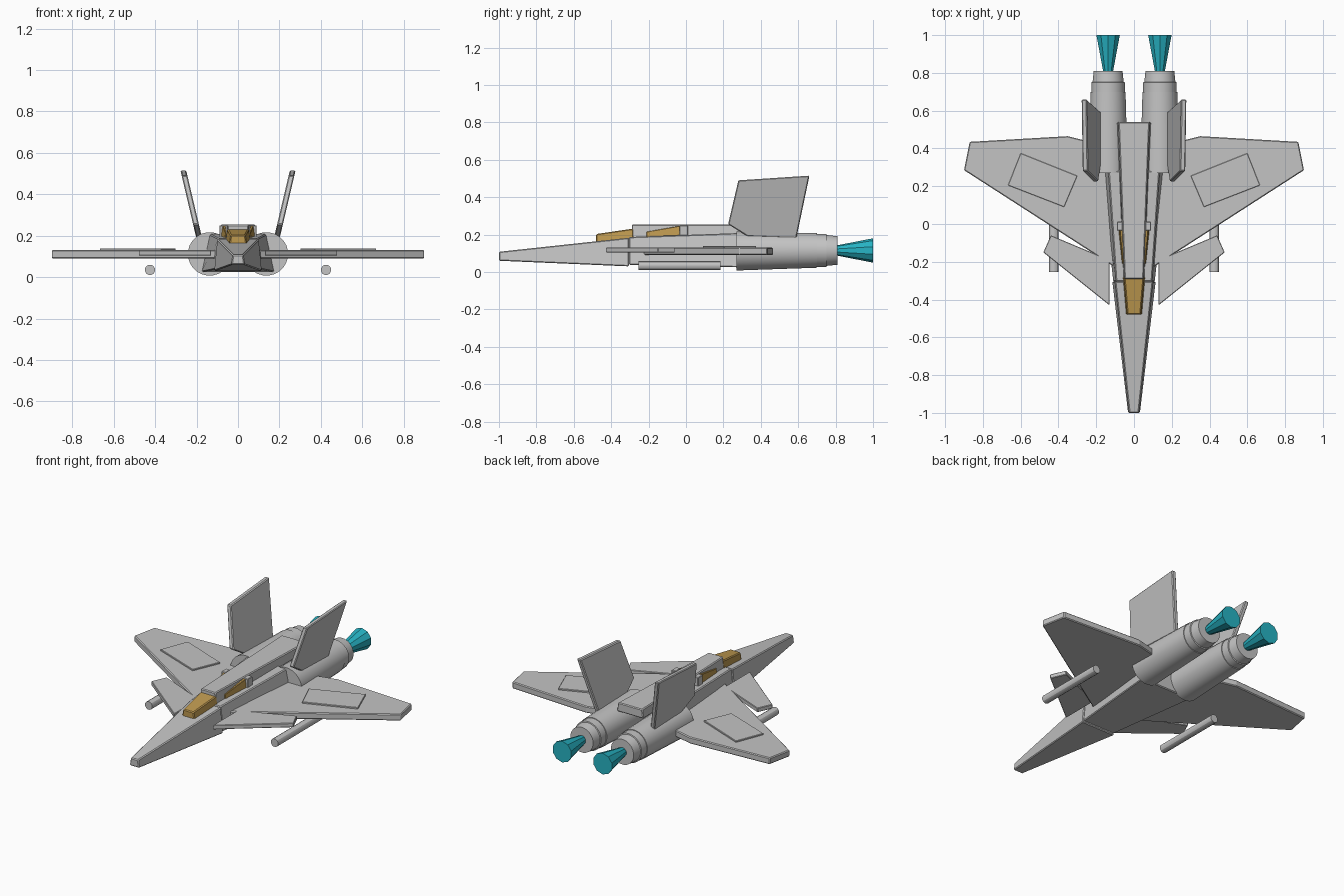
import bpy, bmesh, math
from mathutils import Vector

cube = bpy.data.objects.get("Cube")
if cube:
    bpy.data.objects.remove(cube, do_unlink=True)


def material(name, rgb):
    m = bpy.data.materials.new(name)
    m.use_nodes = True
    color = (*rgb, 1)
    m.diffuse_color = color
    m.node_tree.nodes["Principled BSDF"].inputs["Base Color"].default_value = color
    return m


GREY = material("hull_grey", (0.55, 0.55, 0.55))
GOLD = material("canopy_gold", (0.52, 0.32, 0.08))
TEAL = material("flame_teal", (0.02, 0.45, 0.55))


def loft(name, sections, mat, bevel=0.0, smooth=False):
    """Skin a list of matching point loops and cap both ends."""
    bm = bmesh.new()
    rings = [[bm.verts.new(p) for p in s] for s in sections]
    n = len(rings[0])
    for a, b in zip(rings, rings[1:]):
        for i in range(n):
            j = (i + 1) % n
            bm.faces.new((a[i], a[j], b[j], b[i]))
    bm.faces.new(rings[0])
    bm.faces.new(rings[-1])
    bmesh.ops.recalc_face_normals(bm, faces=bm.faces)
    me = bpy.data.meshes.new(name)
    bm.to_mesh(me)
    bm.free()
    ob = bpy.data.objects.new(name, me)
    bpy.context.collection.objects.link(ob)
    me.materials.append(mat)
    if bevel:
        mod = ob.modifiers.new("edge", "BEVEL")
        mod.width = bevel
        mod.segments = 1
        mod.limit_method = "ANGLE"
    if smooth:
        bpy.ops.object.select_all(action="DESELECT")
        ob.select_set(True)
        bpy.context.view_layer.objects.active = ob
        bpy.ops.object.shade_smooth_by_angle(angle=math.radians(30))
    return ob


def hull(name, sections, mat, bevel=0.005):
    """Trapezoid sections: y, bottom half width, top half width, bottom z, top z."""
    return loft(name, [[(-b, y, z0), (b, y, z0), (t, y, z1), (-t, y, z1)]
                       for y, b, t, z0, z1 in sections], mat, bevel)


def plate(name, outline, z0, z1, side, mat=GREY, bevel=0.005):
    return loft(name, [[(side * x, y, z) for x, y in outline] for z in (z0, z1)], mat, bevel)


def tube(name, x, profile, sides, mat, smooth=True):
    """Round body along y from (y, radius, centre z) stations."""
    turn = [2 * math.pi * (i + 0.5) / sides for i in range(sides)]
    return loft(name, [[(x + r * math.cos(a), y, z + r * math.sin(a)) for a in turn]
                       for y, r, z in profile], mat, smooth=smooth)


# Fuselage
hull("nose", [(-1, 0.032, 0.025, 0.06, 0.108), (-0.305, 0.115, 0.1, 0.03, 0.183)], GREY)
hull("fuselage", [(-0.305, 0.11, 0.095, 0.038, 0.187), (0.28, 0.175, 0.135, 0.025, 0.208)], GREY)
hull("spine", [(-0.29, 0.055, 0.05, 0.18, 0.253), (0.54, 0.09, 0.082, 0.20, 0.255)], GREY)

# Cockpit glass
hull("canopy", [(-0.48, 0.043, 0.035, 0.15, 0.203), (-0.28, 0.062, 0.052, 0.16, 0.232)], GOLD)
hull("rear_glass", [(-0.21, 0.064, 0.06, 0.18, 0.215), (-0.03, 0.082, 0.075, 0.19, 0.247)], GOLD, 0.002)

WING = [(0.1, -0.23), (0.9, 0.285), (0.87, 0.435), (0.35, 0.465), (0.15, 0.415)]
PANEL = [(0.6, 0.375), (0.3, 0.255), (0.37, 0.09), (0.667, 0.205)]
CANARD = [(0.13, -0.43), (0.48, -0.15), (0.44, -0.06), (0.13, -0.19)]
FIN = [(0.225, 0.255), (0.28, 0.49), (0.66, 0.515), (0.59, 0.18), (0.33, 0.19)]

for side, label in ((1, "left"), (-1, "right")):
    # Lifting surfaces
    plate("wing_" + label, WING, 0.09, 0.13, side)
    plate("wing_panel_" + label, PANEL, 0.125, 0.139, side, bevel=0.002)
    plate("canard_" + label, CANARD, 0.104, 0.13, side, bevel=0.003)

    # Canted tail fin
    loft("fin_" + label, [[(side * (0.19 + off + (z - 0.2) * 0.235), y, z) for y, z in FIN]
                          for off in (-0.014, 0.014)], GREY, 0.005)

    # Small block behind the rear glass
    loft("spine_block_" + label, [[(side * x, y, z) for x, y in
                                   ((0.06, -0.035), (0.09, -0.035), (0.09, 0.012), (0.06, 0.012))]
                                  for z in (0.19, 0.25)], GREY, 0.003)

    # Engine, nozzle and exhaust
    ex = side * 0.137
    tube("engine_" + label, ex, [(0.27, 0.105, 0.112), (0.7, 0.093, 0.115)], 24, GREY)
    tube("nozzle_" + label, ex, [(0.69, 0.089, 0.115), (0.75, 0.089, 0.115),
                                 (0.752, 0.083, 0.115), (0.81, 0.077, 0.115)], 24, GREY)
    tube("exhaust_" + label, ex, [(0.8, 0.026, 0.115), (1, 0.065, 0.115)], 10, TEAL, False)

    # Underwing store
    tube("store_" + label, side * 0.425, [(-0.255, 0.025, 0.035), (0.185, 0.025, 0.035)], 12, GREY)
